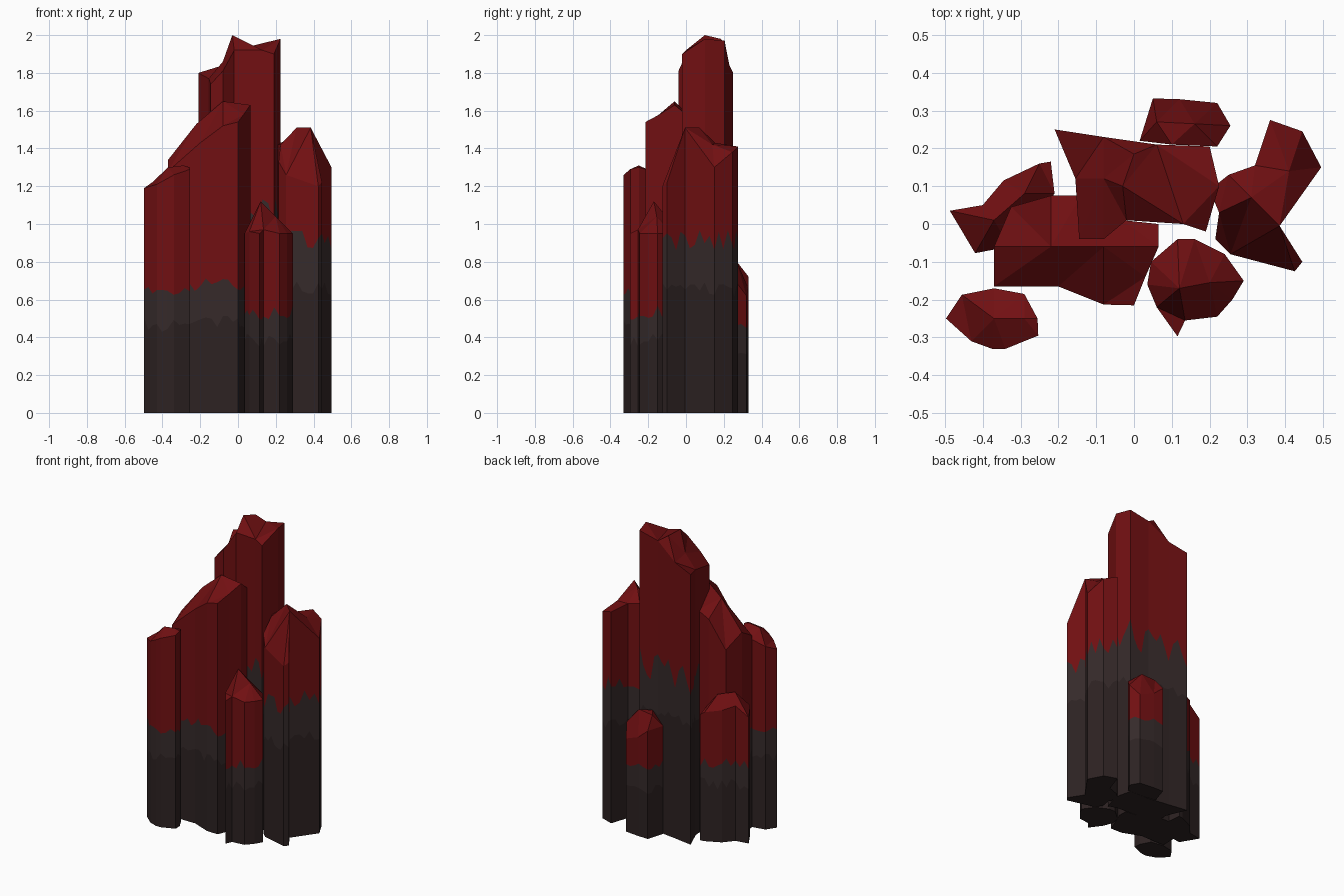
import bpy, bmesh, math, random
from mathutils import Vector
from mathutils.geometry import delaunay_2d_cdt

random.seed(7)


def material(name, rgb):
    m = bpy.data.materials.new(name)
    m.diffuse_color = (*rgb, 1)
    return m


MATS = [material("dark_stone", (0.026, 0.016, 0.016)),
        material("grey_stone", (0.036, 0.023, 0.023)),
        material("deep_red", (0.165, 0.005, 0.006))]


def crystal(name, outline, ridge, level, jag):
    """Upright shard: rim points (x, y, top z), inner peak points, stone/red border height."""
    area = sum(a[0] * b[1] - b[0] * a[1] for a, b in zip(outline, outline[1:] + outline[:1]))
    if area < 0:
        outline = outline[::-1]
    n = len(outline)
    bm = bmesh.new()

    # faceted cap over rim and peaks
    pts = outline + ridge
    co, _, faces, orig, _, _ = delaunay_2d_cdt(
        [Vector(p[:2]) for p in pts], [(i, (i + 1) % n) for i in range(n)], [], 1, 1e-5)
    cap = [bm.verts.new((c.x, c.y, pts[o[0]][2])) for c, o in zip(co, orig)]
    for f in faces:
        bm.faces.new([cap[i] for i in f]).material_index = 2

    # walls in narrow columns, banded by an uneven border
    cols = []
    for a, b in zip(outline, outline[1:] + outline[:1]):
        a, b = Vector(a), Vector(b)
        steps = max(1, round((b - a).xy.length / 0.03))
        for k in range(steps):
            p = a.lerp(b, k / steps)
            border = min(level + random.uniform(-jag, jag), p.z - 0.04)
            low = level * 0.72 + random.uniform(-0.04, 0.04)
            cols.append([bm.verts.new((p.x, p.y, z)) for z in (0, low, border, p.z)])
    for a, b in zip(cols, cols[1:] + cols[:1]):
        for i in range(3):
            bm.faces.new((a[i], b[i], b[i + 1], a[i + 1])).material_index = i
    bm.faces.new([c[0] for c in reversed(cols)])
    bmesh.ops.remove_doubles(bm, verts=bm.verts, dist=1e-4)

    me = bpy.data.meshes.new(name)
    bm.to_mesh(me)
    bm.free()
    for m in MATS:
        me.materials.append(m)
    bpy.context.collection.objects.link(bpy.data.objects.new(name, me))


# tallest shard
crystal("tall_shard",
        [(-.21, .25, 1.8), (-.08, .23, 1.84), (.06, .21, 1.94), (.2, .205, 1.97), (.225, .1, 1.98),
         (.19, -.02, 1.9), (.13, 0, 1.92), (-.02, .01, 1.92), (-.08, -.04, 1.81),
         (-.145, -.04, 1.74), (-.155, .12, 1.77)],
        [(-.03, .1, 2.0), (-.08, .12, 1.86), (0, .185, 1.98)], 1.1, .11)

# broad shard in front of it
crystal("broad_shard",
        [(-.37, -.06, 1.34), (-.37, -.165, 1.28), (-.2, -.165, 1.43), (-.08, -.213, 1.52),
         (0, -.215, 1.54), (.03, -.14, 1.58), (.065, -.06, 1.63), (.065, 0, 1.58),
         (-.03, .01, 1.58), (-.14, .075, 1.48), (-.22, .075, 1.44), (-.325, .045, 1.25)],
        [(-.22, -.06, 1.53), (-.08, -.06, 1.65)], .68, .035)

# right shards
crystal("right_shard",
        [(.2, .09, 1.42), (.25, .13, 1.44), (.32, .155, 1.43), (.36, .275, 1.41), (.445, .245, 1.38),
         (.495, .15, 1.3), (.385, -.005, 1.51), (.445, -.1, 1.22), (.425, -.125, 1.2),
         (.255, -.08, 1.26), (.215, -.04, 1.33), (.225, .03, 1.42)],
        [(.31, .07, 1.51), (.41, .14, 1.42)], .91, .06)

# front left shard
crystal("front_left_shard",
        [(-.497, -.25, 1.19), (-.455, -.187, 1.22), (-.37, -.17, 1.25), (-.29, -.185, 1.28),
         (-.255, -.25, 1.3), (-.253, -.295, 1.29), (-.34, -.33, 1.26), (-.375, -.33, 1.24),
         (-.43, -.31, 1.21)],
        [(-.37, -.25, 1.3), (-.29, -.25, 1.31)], .65, .025)

# back left shard
crystal("back_left_shard",
        [(-.487, .035, .84), (-.42, -.077, .86), (-.33, -.06, .88), (-.21, .08, .86),
         (-.22, .165, .84), (-.25, .16, .86), (-.345, .115, .88), (-.4, .05, .9)],
        [(-.37, .01, .97), (-.29, .08, .96)], .53, .04)

# small back shard
crystal("back_shard",
        [(.015, .22, .72), (.05, .332, .72), (.12, .33, .66), (.22, .32, .62), (.255, .26, .7),
         (.22, .205, .76), (.1, .21, .8)],
        [(.06, .27, .8), (.16, .265, .81)], .47, .025)

# small front shard
crystal("front_shard",
        [(.035, -.16, .95), (.06, -.22, .96), (.115, -.297, .95), (.135, -.255, .97),
         (.22, -.245, .95), (.26, -.2, .95), (.29, -.15, .95), (.24, -.08, .95),
         (.16, -.04, .96), (.115, -.04, .96), (.045, -.1, .95)],
        [(.12, -.17, 1.12), (.2, -.155, 1.04)], .53, .04)
